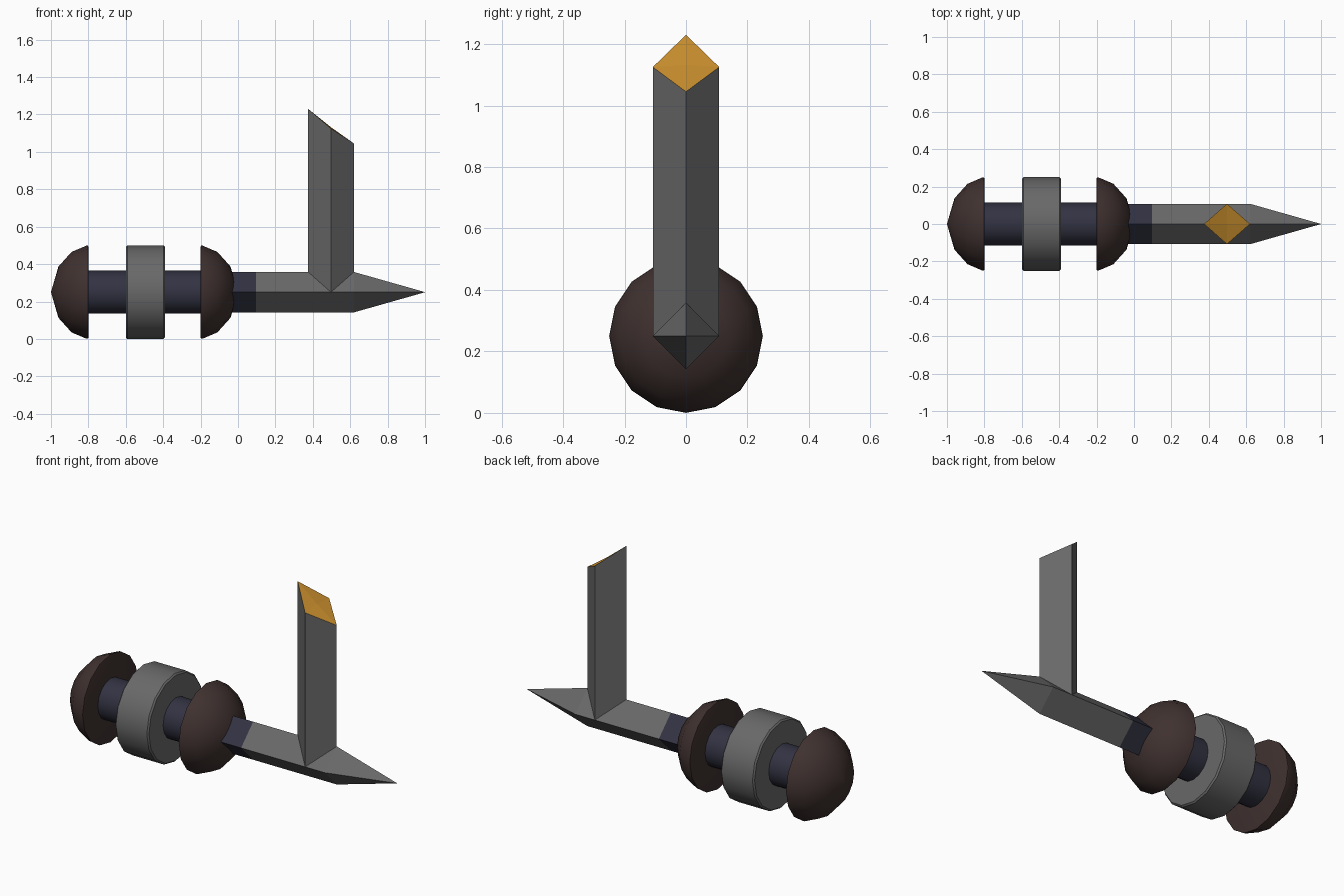
import bpy, bmesh, math

if "Cube" in bpy.data.objects:
    bpy.data.objects.remove(bpy.data.objects["Cube"])

AXIS_Z = 0.25


def material(name, rgb):
    m = bpy.data.materials.new(name)
    m.diffuse_color = (*rgb, 1)
    m.use_nodes = True
    m.node_tree.nodes["Principled BSDF"].inputs["Base Color"].default_value = m.diffuse_color
    return m


grey = material("steel grey", (0.14, 0.14, 0.14))
brown = material("dark brown", (0.05, 0.031, 0.029))
navy = material("dark navy", (0.032, 0.032, 0.055))
orange = material("orange", (0.62, 0.29, 0.028))


def finish(name, bm, mats, smooth=False):
    bmesh.ops.remove_doubles(bm, verts=bm.verts, dist=1e-5)
    bmesh.ops.recalc_face_normals(bm, faces=bm.faces)
    me = bpy.data.meshes.new(name)
    bm.to_mesh(me)
    bm.free()
    for m in mats:
        me.materials.append(m)
    ob = bpy.data.objects.new(name, me)
    bpy.context.collection.objects.link(ob)
    if smooth:
        bpy.ops.object.select_all(action='DESELECT')
        ob.select_set(True)
        bpy.context.view_layer.objects.active = ob
        bpy.ops.object.shade_smooth_by_angle(angle=math.radians(35))
    return ob


def loft(name, sections, sides, mats, smooth=False):
    """Skin regular (x, radius) cross-sections along the x axis."""
    bm = bmesh.new()
    rings = []
    for x, r in sections:
        rings.append([bm.verts.new((x, r * math.cos(2 * math.pi * i / sides),
                                    AXIS_Z + r * math.sin(2 * math.pi * i / sides)))
                      for i in range(sides)])
    for a, b in zip(rings, rings[1:]):
        for i in range(sides):
            j = (i + 1) % sides
            bm.faces.new((a[i], a[j], b[j], b[i]))
    for ring in (rings[0], rings[-1]):
        bm.faces.new(ring)
    bmesh.ops.dissolve_degenerate(bm, dist=1e-5, edges=bm.edges)
    return finish(name, bm, mats, smooth)


# Handle: rod, centre ring and two mirrored domed caps
loft("handle_rod", [(-0.85, 0.115), (-0.15, 0.115)], 16, [navy], True)
loft("handle_ring", [(-0.6, 0.242), (-0.592, 0.25), (-0.398, 0.25), (-0.39, 0.242)],
     16, [grey], True)
dome = [(0.5, 0.0002), (0.46, 0.137), (0.39, 0.215), (0.31, 0.249), (0.302, 0.249), (0.3, 0.243)]
for name, side in (("rear_cap", -1), ("front_cap", 1)):
    loft(name, [(-0.5 + side * x, r) for x, r in dome], 16, [brown], True)

# Main emitter: dark collar and pointed square blade
loft("blade_collar", [(-0.06, 0.108), (0.095, 0.108)], 4, [navy])
loft("blade", [(0.095, 0.108), (0.62, 0.108), (1.0, 0.0002)], 4, [grey])

# Upright prong: diamond section with a slanted orange top
bm = bmesh.new()
corners = [(0.375, 0, 1.23), (0.497, -0.108, 1.125), (0.62, 0, 1.045), (0.497, 0.108, 1.125)]
top = [bm.verts.new(c) for c in corners]
base = [bm.verts.new((x, y, AXIS_Z)) for x, y, z in corners]
bm.faces.new(base)
peak = bm.verts.new((0.497, 0, 1.132))
for i in range(4):
    j = (i + 1) % 4
    bm.faces.new((base[i], base[j], top[j], top[i]))
    bm.faces.new((top[i], top[j], peak)).material_index = 1
finish("upright_prong", bm, [grey, orange])
